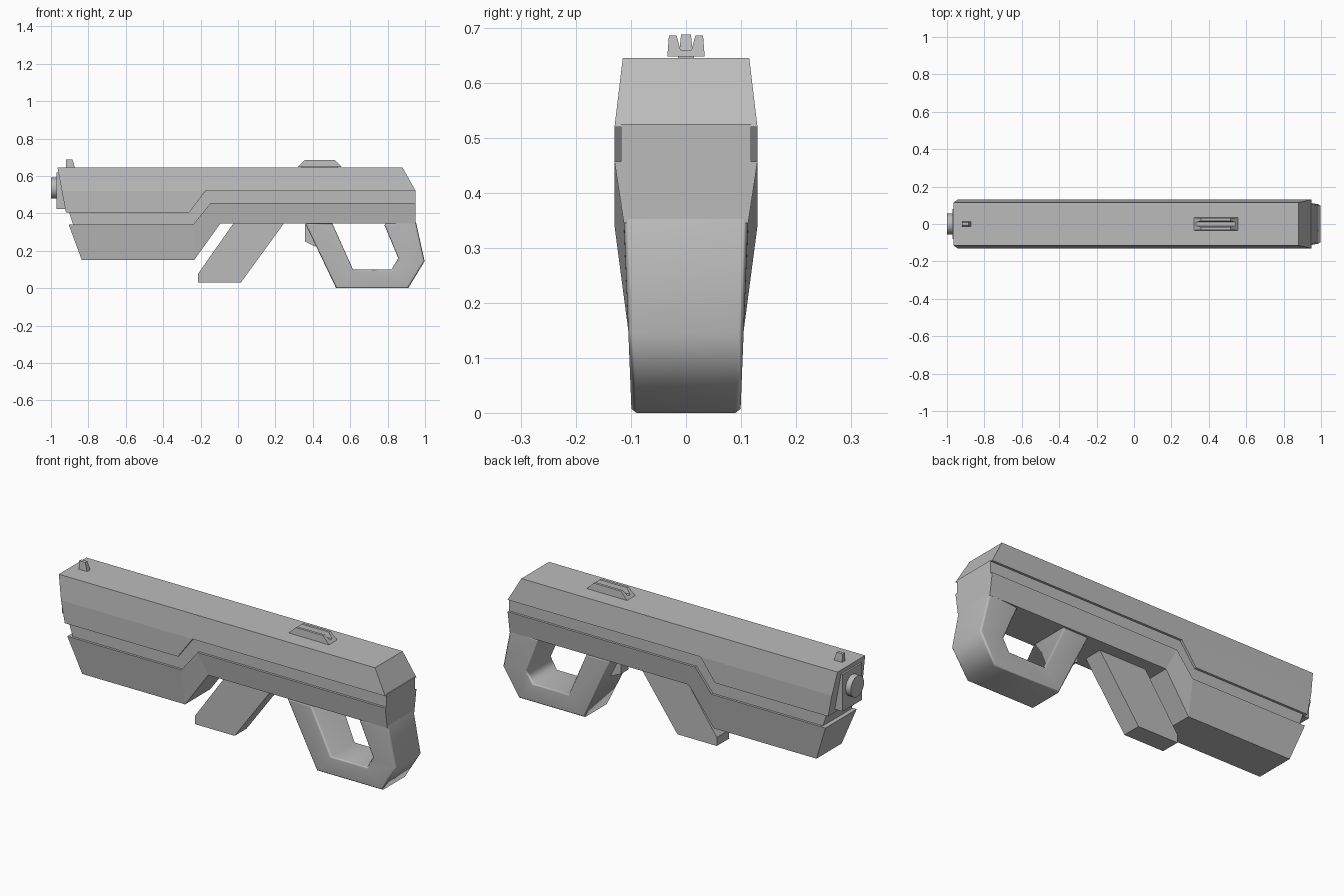
import bpy, bmesh, math
from mathutils import Matrix

cube = bpy.data.objects.get("Cube")
if cube:
    bpy.data.objects.remove(cube, do_unlink=True)

grey = bpy.data.materials.new("plain grey")
grey.use_nodes = True
COLOR = (0.5, 0.5, 0.5, 1)
grey.diffuse_color = COLOR
grey.node_tree.nodes["Principled BSDF"].inputs["Base Color"].default_value = COLOR


def finish(name, bm):
    bmesh.ops.remove_doubles(bm, verts=bm.verts, dist=1e-5)
    bmesh.ops.recalc_face_normals(bm, faces=bm.faces)
    mesh = bpy.data.meshes.new(name)
    bm.to_mesh(mesh)
    bm.free()
    mesh.materials.append(grey)
    obj = bpy.data.objects.new(name, mesh)
    bpy.context.collection.objects.link(obj)
    return obj


def loft(name, rings):
    """Bridge equal closed rings and cap both ends."""
    bm = bmesh.new()
    loops = [[bm.verts.new(p) for p in ring] for ring in rings]
    n = len(loops[0])
    for a, b in zip(loops, loops[1:]):
        for i in range(n):
            j = (i + 1) % n
            bm.faces.new((a[i], a[j], b[j], b[i]))
    bm.faces.new(loops[0])
    bm.faces.new(loops[-1])
    return finish(name, bm)


def strip(name, columns):
    """Symmetric band: each column runs through (x, z, half width) points."""
    return loft(name, [[(x, w, z) for x, z, w in col] +
                       [(x, -w, z) for x, z, w in reversed(col)] for col in columns])


def prism(name, profile, w):
    """Side profile (x, z) extruded across the width."""
    return loft(name, [[(x, y, z) for x, z in profile] for y in (-w, w)])


# Upper cover: tapered top slab and the deeper forward cheek
TOP, MID, WIDE = 0.645, 0.52, 0.13
strip("upper_cover", [[(-0.965, TOP, 0.115), (-0.942, MID, WIDE)],
                      [(0.88, TOP, 0.115), (0.95, MID, WIDE)]])
prism("forward_cheek", [(-0.942, MID), (-0.92, 0.405), (-0.26, 0.405), (-0.175, MID)], WIDE)

# Recessed core that shows as the stepped groove
CORE = 0.118
strip("groove_core", [[(xt, zt, CORE), (xb, zb, CORE)] for xt, zt, xb, zb in (
    (-0.905, 0.41, -0.88, 0.335), (-0.26, 0.41, -0.24, 0.335),
    (-0.17, 0.525, -0.145, 0.45), (0.95, 0.525, 0.95, 0.45))])

# Lower body with inward sloping sides
strip("lower_body", [
    [(-0.905, 0.34, WIDE), (-0.835, 0.15, 0.105)],
    [(-0.24, 0.34, WIDE), (-0.235, 0.15, 0.105)],
    [(-0.145, 0.457, WIDE), (-0.095, 0.345, 0.113)],
    [(0.95, 0.457, WIDE), (0.95, 0.345, 0.113)]])

# Looped rear grip, outer outline paired with the hole outline
outer = [(0.36, 0.345), (0.525, 0.005), (0.91, 0.005), (0.998, 0.145), (0.95, 0.36)]
hole = [(0.505, 0.345), (0.615, 0.1), (0.82, 0.1), (0.857, 0.16), (0.78, 0.345)]
# Corners are cut last, so the bottom rests on the ground
outer = [(x, 0 if z < 0.01 else z) for x, z in outer]
grip = strip("grip_loop", [[(x, z, 0.099 + 0.04 * z) for x, z in pair]
                           for pair in zip(outer, hole)])
bevel = grip.modifiers.new("rim", 'BEVEL')
bevel.width = 0.009
bevel.segments = 1
bevel.limit_method = 'ANGLE'
bevel.angle_limit = math.radians(75)
bpy.context.view_layer.objects.active = grip
grip.select_set(True)
bpy.ops.object.modifier_apply(modifier=bevel.name)
bpy.ops.object.shade_smooth_by_angle(angle=math.radians(60))
grip.select_set(False)
weighted = grip.modifiers.new("flat sides", 'WEIGHTED_NORMAL')
weighted.keep_sharp = True

# Slanted front handle and trigger
prism("front_handle", [(-0.015, 0.36), (-0.215, 0.075), (-0.215, 0.03),
                       (0.015, 0.03), (0.255, 0.36)], 0.05)
prism("trigger", [(0.36, 0.36), (0.357, 0.25), (0.415, 0.222), (0.45, 0.36)], 0.03)

# Muzzle block and round nozzle
prism("muzzle_block", [(-0.97, 0.62), (-0.97, 0.425), (-0.9, 0.425), (-0.9, 0.62)], 0.08)
bm = bmesh.new()
bmesh.ops.create_cone(bm, cap_ends=True, segments=16, radius1=0.056, radius2=0.056, depth=0.05,
                      matrix=Matrix.Translation((-0.975, 0, 0.535)) @ Matrix.Rotation(math.pi / 2, 4, 'Y'))
nozzle = finish("nozzle", bm)
nozzle.select_set(True)
bpy.context.view_layer.objects.active = nozzle
bpy.ops.object.shade_smooth_by_angle(angle=math.radians(30))
nozzle.select_set(False)

# Front sight post
strip("front_sight", [[(-0.92, 0.688, 0.009), (-0.92, 0.64, 0.014)],
                      [(-0.885, 0.688, 0.009), (-0.87, 0.64, 0.014)]])

# Rear sight: notched section with sloping ends
half = [(0.034, 0.648), (0.031, 0.686), (0.017, 0.686), (0.01, 0.66)]
section = half + [(-y, z) for y, z in reversed(half)]
loft("rear_sight", [[(0.4375 + s * (0.1175 - (z - 0.648)), y, z) for y, z in section]
                    for s in (-1, 1)])
prism("rear_sight_foot", [(0.34, 0.64), (0.535, 0.64), (0.535, 0.65), (0.34, 0.65)], 0.015)
